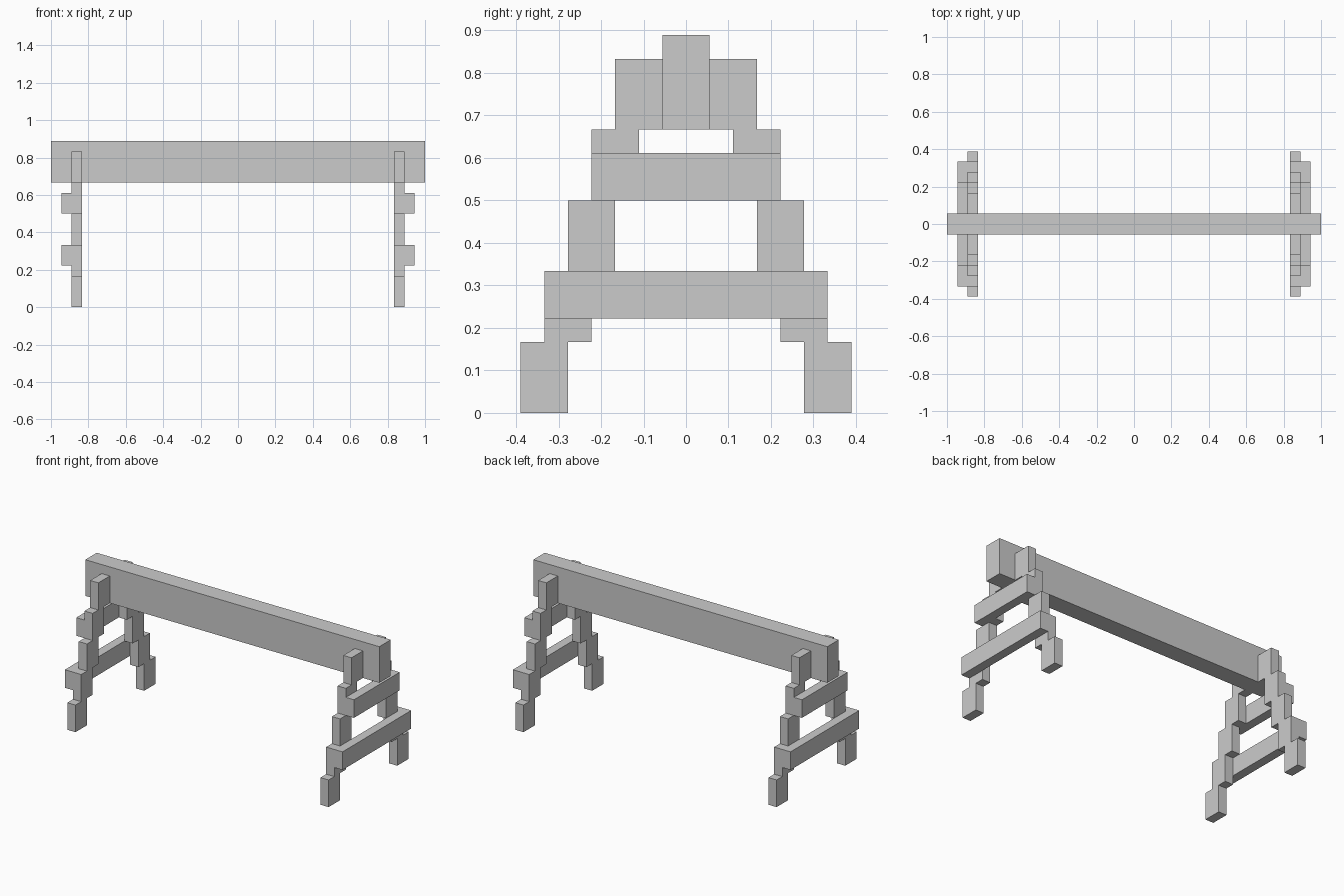
import bpy, bmesh

if "Cube" in bpy.data.objects:
    bpy.data.objects.remove(bpy.data.objects["Cube"])

U = 1 / 18  # grid step of the blocky model


def extrude_profile(name, pts, x0, x1):
    """Closed (y, z) outline in grid steps, extruded along x."""
    bm = bmesh.new()
    face = bm.faces.new([bm.verts.new((x0 * U, y * U, z * U)) for y, z in pts])
    new = bmesh.ops.extrude_face_region(bm, geom=[face])["geom"]
    verts = [v for v in new if isinstance(v, bmesh.types.BMVert)]
    bmesh.ops.translate(bm, verts=verts, vec=((x1 - x0) * U, 0, 0))
    bmesh.ops.recalc_face_normals(bm, faces=bm.faces)
    mesh = bpy.data.meshes.new(name)
    bm.to_mesh(mesh)
    bm.free()
    obj = bpy.data.objects.new(name, mesh)
    bpy.context.collection.objects.link(obj)
    return obj


def box(name, x0, x1, half_y, z0, z1):
    pts = [(-half_y, z0), (half_y, z0), (half_y, z1), (-half_y, z1)]
    return extrude_profile(name, pts, x0, x1)


def mirror(obj, x=True, y=False):
    mod = obj.modifiers.new("mirror", "MIRROR")
    mod.use_axis = (x, y, False)
    mod.use_mirror_merge = False


# Top beam
box("top_beam", -18, 18, 1, 12, 16)

# Stepped legs: each 3-step rise moves one step inward
outer, inner = [], []
for i in range(5):
    for z in (3 * i, 3 * i + 3):
        outer.append((7 - i, z))
        inner.append((5 - i, z))
leg = extrude_profile("stepped_leg", outer + inner[::-1], 15, 16)
mirror(leg, y=True)

# Cross rails on the outer side of the legs
mirror(box("lower_rail", 16, 17, 6, 4, 6))
mirror(box("upper_rail", 16, 17, 4, 9, 11))
